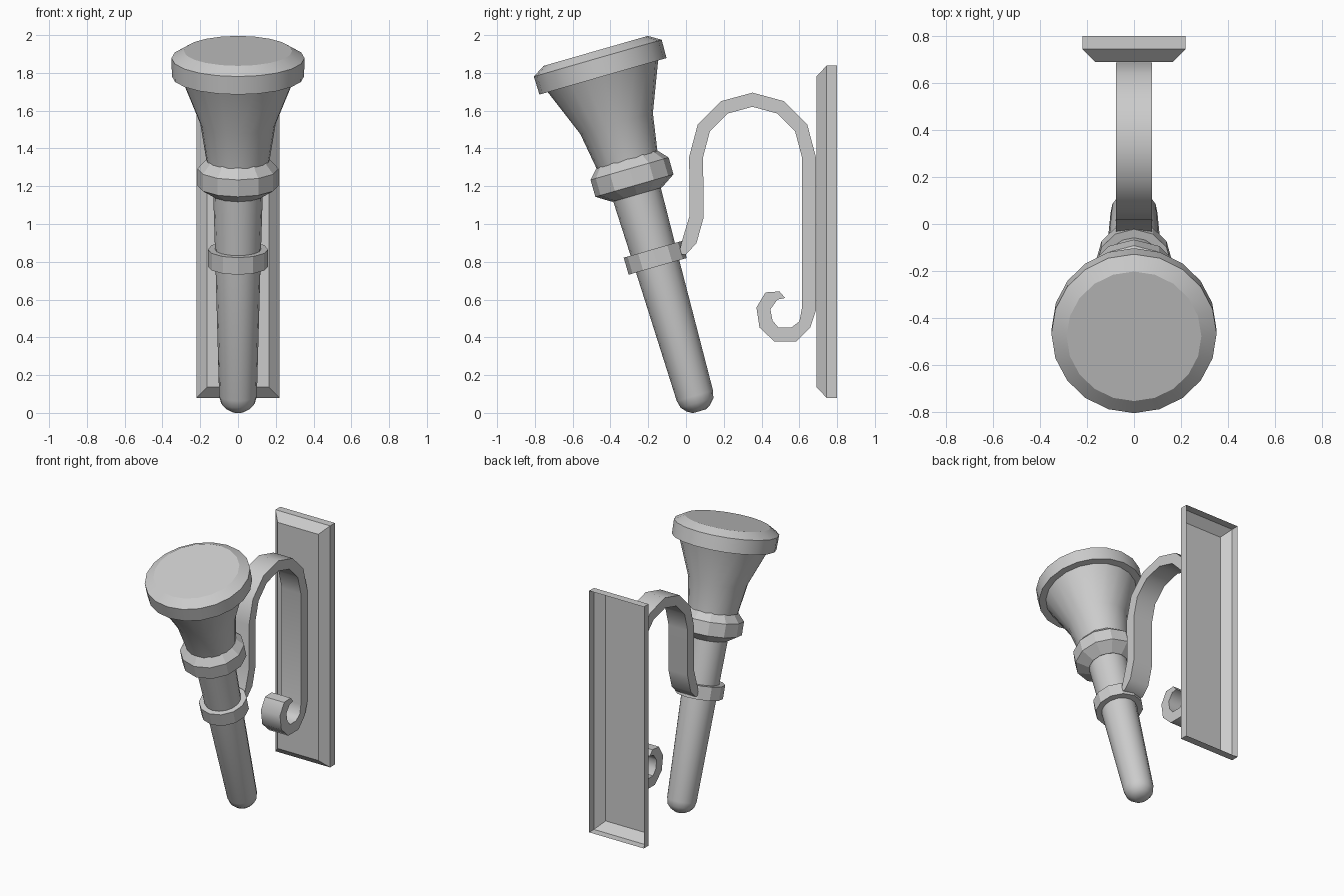
import bpy, bmesh, math

if "Cube" in bpy.data.objects:
    bpy.data.objects.remove(bpy.data.objects["Cube"])

TILT = math.radians(16.05)
BASE = (0, 0.072, 0.004)


def finish(name, bm, smooth=None, closed=True):
    if closed:
        bmesh.ops.recalc_face_normals(bm, faces=bm.faces)
    me = bpy.data.meshes.new(name)
    bm.to_mesh(me)
    bm.free()
    ob = bpy.data.objects.new(name, me)
    bpy.context.collection.objects.link(ob)
    if smooth:
        bpy.ops.object.select_all(action='DESELECT')
        bpy.context.view_layer.objects.active = ob
        ob.select_set(True)
        bpy.ops.object.shade_smooth_by_angle(angle=math.radians(smooth))
    return ob


def lathe(name, profile, sides, smooth=None):
    """Closed turned part on the tilted torch axis; profile is (height, radius)."""
    bm = bmesh.new()
    rings = []
    for t, r in profile:
        rings.append([bm.verts.new((r * math.sin(2 * math.pi * i / sides),
                                    -r * math.cos(2 * math.pi * i / sides), t))
                      for i in range(sides)])
    for a, b in zip(rings, rings[1:]):
        for i in range(sides):
            j = (i + 1) % sides
            bm.faces.new((a[i], a[j], b[j], b[i]))
    bm.faces.new(rings[0][::-1])
    bm.faces.new(rings[-1])
    ob = finish(name, bm, smooth)
    ob.location = BASE
    ob.rotation_euler = (TILT, 0, 0)
    return ob


# Torch parts, bottom to top
lathe("handle", [(0.005, 0.035), (0.022, 0.065), (0.05, 0.09), (0.09, 0.1),
                 (0.8, 0.119), (1.23, 0.132)], 16, 40)
lathe("holder_ring", [(0.803, 0.16), (0.897, 0.16)], 12)
lathe("collar", [(1.198, 0.137), (1.248, 0.215), (1.341, 0.215), (1.394, 0.167)], 12)
lathe("bell", [(1.38, 0.166), (1.59, 0.2), (1.86, 0.308)], 20, 40)
lathe("cap", [(1.85, 0.35), (1.95, 0.352), (1.99, 0.287)], 20, 30)

# Bracket: pairs of outer and inner edge points (y, z) along the curled strap
pairs = [((-0.04, 0.835), (0.0, 0.84)),
         ((-0.02, 0.915), (0.055, 0.897)),
         ((0.018, 1.04), (0.092, 1.03))]
for k in range(7):
    a = math.pi - k * math.pi / 6
    pairs.append(tuple((0.352 + r * math.cos(a), 1.357 + r * 1.01 * math.sin(a))
                       for r in (0.335, 0.261)))
pairs += [((0.687, 0.54), (0.613, 0.55)), ((0.658, 0.452), (0.6, 0.484)),
          ((0.585, 0.378), (0.558, 0.452)), ((0.468, 0.378), (0.489, 0.452)),
          ((0.389, 0.452), (0.458, 0.489)), ((0.373, 0.558), (0.447, 0.548)),
          ((0.421, 0.638), (0.484, 0.6)), ((0.495, 0.643), (0.525, 0.608))]
W = 0.077
bm = bmesh.new()
rows = [[bm.verts.new((x, *p)) for x, p in ((-W, o), (W, o), (W, i), (-W, i))]
        for o, i in pairs]
for a, b in zip(rows, rows[1:]):
    for i in range(4):
        j = (i + 1) % 4
        bm.faces.new((a[i], a[j], b[j], b[i]))
bm.faces.new(rows[0][::-1])
bm.faces.new(rows[-1])
finish("bracket", bm, 50)

# Wall plate: bevelled front, hollow and open at the back
bm = bmesh.new()
loops = []
for y, inset in ((0.8, 0), (0.745, 0), (0.69, 0.056)):
    w, lo, hi = 0.22 - inset, 0.08 + inset, 1.838 - inset
    loops.append([bm.verts.new(c) for c in
                  ((-w, y, lo), (w, y, lo), (w, y, hi), (-w, y, hi))])
for a, b in zip(loops, loops[1:]):
    for i in range(4):
        j = (i + 1) % 4
        bm.faces.new((a[i], a[j], b[j], b[i]))
bm.faces.new(loops[-1])
finish("wall_plate", bm, closed=False)
